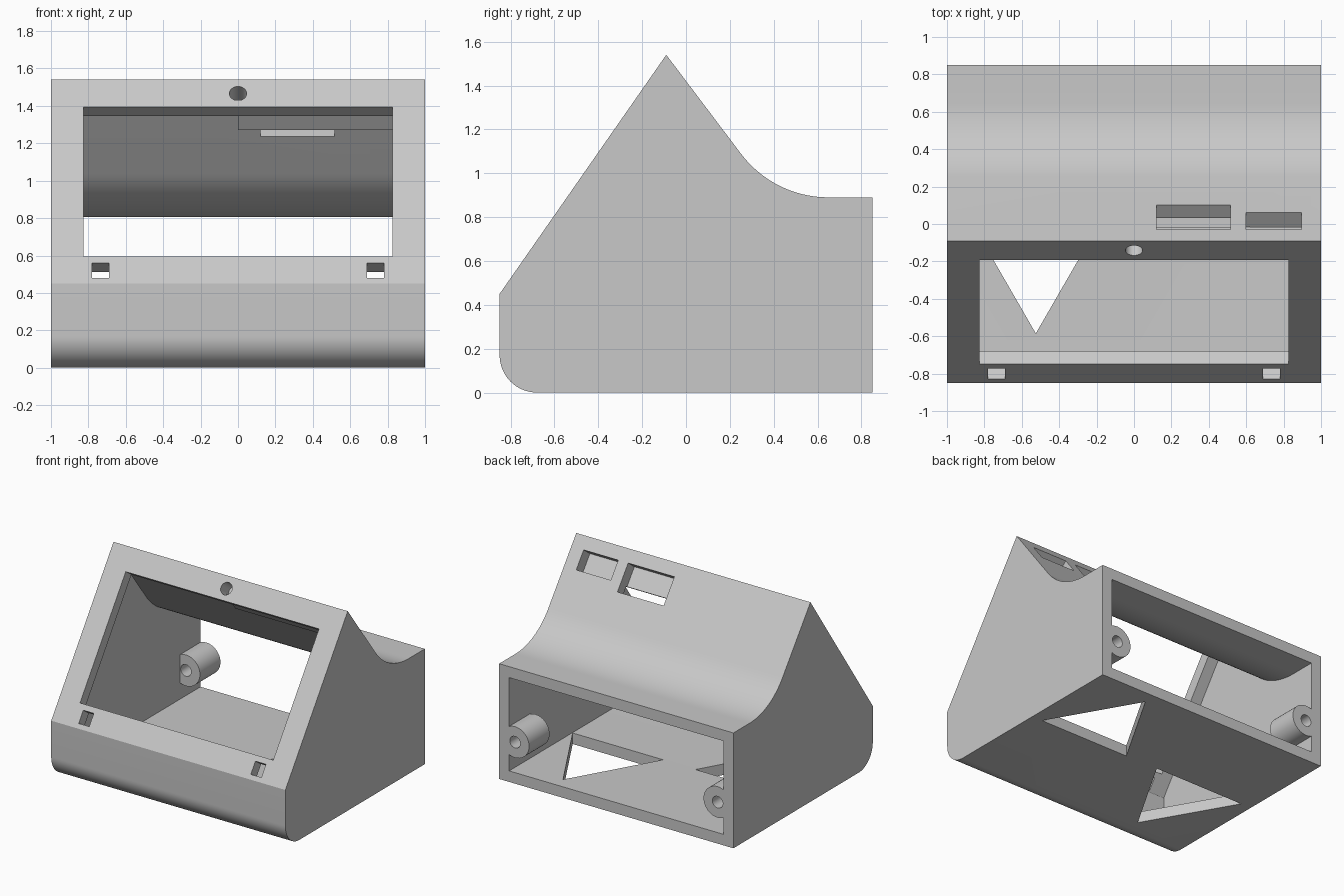
import bpy, bmesh, math
from mathutils import Matrix, Vector

cube = bpy.data.objects.get("Cube")
if cube:
    bpy.data.objects.remove(cube, do_unlink=True)

grey = bpy.data.materials.new("light grey plastic")
grey.use_nodes = True
COLOUR = (0.58, 0.58, 0.58, 1)
grey.diffuse_color = COLOUR
grey.node_tree.nodes["Principled BSDF"].inputs["Base Color"].default_value = COLOUR

WALL = 0.085
APEX = Vector((-0.09, 1.54))
# Each sloped panel has a direction down the slope and one into the wall (y, z)
FRONT = (Vector((-0.572, -0.82)), Vector((0.82, -0.572)))
BACK = (Vector((0.6, -0.8)), Vector((-0.8, -0.6)))


def finish(name, bm):
    bmesh.ops.recalc_face_normals(bm, faces=bm.faces)
    mesh = bpy.data.meshes.new(name)
    bm.to_mesh(mesh)
    bm.free()
    mesh.materials.append(grey)
    ob = bpy.data.objects.new(name, mesh)
    bpy.context.collection.objects.link(ob)
    return ob


def prism(name, profile, x0, x1):
    """Extrude a (y, z) profile along x."""
    bm = bmesh.new()
    face = bm.faces.new([bm.verts.new((x0, y, z)) for y, z in profile])
    out = bmesh.ops.extrude_face_region(bm, geom=[face])
    verts = [v for v in out["geom"] if isinstance(v, bmesh.types.BMVert)]
    bmesh.ops.translate(bm, verts=verts, vec=(x1 - x0, 0, 0))
    return finish(name, bm)


def panel_block(name, panel, s0, s1, d0, d1, x0, x1):
    """Block aligned with a sloped panel: s down the slope, d into the wall."""
    down, inward = panel
    corners = [(s0, d0), (s1, d0), (s1, d1), (s0, d1)]
    return prism(name, [APEX + down * s + inward * d for s, d in corners], x0, x1)


def rod(name, centre, axis, radius, length, sides=40, turn=0):
    bm = bmesh.new()
    rot = Vector(axis).to_track_quat("Z", "Y").to_matrix().to_4x4()
    matrix = Matrix.Translation(centre) @ rot @ Matrix.Rotation(turn, 4, "Z")
    bmesh.ops.create_cone(bm, cap_ends=True, segments=sides, radius1=radius,
                          radius2=radius, depth=length, matrix=matrix)
    return finish(name, bm)


def arc(cy, cz, r, a0, a1, n):
    angles = [a0 + (a1 - a0) * i / n for i in range(n + 1)]
    return [(cy + r * math.cos(a), cz + r * math.sin(a)) for a in angles]


def combine(target, tool, operation):
    mod = target.modifiers.new(tool.name, "BOOLEAN")
    mod.operation = operation
    mod.solver = "EXACT"
    mod.object = tool
    tool.hide_render = True
    bpy.context.view_layer.objects.active = target
    bpy.ops.object.modifier_apply(modifier=mod.name)
    bpy.data.objects.remove(tool, do_unlink=True)


def scoop(extra):
    start = math.pi + math.atan2(0.6, 0.8)
    return arc(0.65, 1.39, 0.5 + extra, start, 1.5 * math.pi, 18)


def toe(radius):
    return arc(-0.68, 0.17, radius, 1.5 * math.pi, math.pi, 16)


# Outer shell and the hollow inside, open at the back
case = prism("sloped_case", [(-0.85, 0.45), APEX] + scoop(0)
             + [(0.85, 0.89), (0.85, 0)] + toe(0.17), -1, 1)
hollow = prism("hollow", [(-0.765, 0.424), (-0.0875, 1.395)] + scoop(WALL)
               + [(0.95, 0.805), (0.95, WALL)] + toe(WALL), WALL - 1, 1 - WALL)
combine(case, hollow, "DIFFERENCE")

# Thickened pad behind the ports, and screw posts at the back
combine(case, panel_block("port_pad", BACK, 0.12, 0.25, 0.06, 0.115, 0, 0.95), "UNION")
for side in (-1, 1):
    post = rod("screw_post", (side * 0.865, 0.725, 0.32), (0, 1, 0), 0.12, 0.25)
    combine(case, post, "UNION")
    hole = rod("screw_hole", (side * 0.865, 0.725, 0.32), (0, 1, 0), 0.045, 0.5, 24)
    combine(case, hole, "DIFFERENCE")

# Screen window, clip slots and round hole in the front slope
cutters = [panel_block("window", FRONT, 0.177, 1.152, -0.1, 0.1, -0.825, 0.825)]
for x in (-0.78, 0.69):
    cutters.append(panel_block("clip_slot", FRONT, 1.195, 1.293, -0.1, 0.15, x, x + 0.09))
spot = APEX + FRONT[0] * 0.09 + FRONT[1] * 0.02
cutters.append(rod("round_hole", (0, spot.x, spot.y), (0, *FRONT[1]), 0.046, 0.2))

# Two port slots in the back slope
cutters.append(panel_block("long_port", BACK, 0.1, 0.317, -0.1, 0.095, 0.12, 0.515))
cutters.append(panel_block("short_port", BACK, 0.1, 0.25, -0.1, 0.095, 0.6, 0.895))

# Triangular vents in the floor, pointing opposite ways
cutters.append(rod("vent", (0.525, 0.304, 0.04), (0, 0, 1), 0.446, 0.3, 3))
cutters.append(rod("vent", (-0.525, -0.139, 0.04), (0, 0, 1), 0.446, 0.3, 3, math.pi))
# Turn each vent so that one corner lies on its pointing direction
for vent, sign in zip(cutters[-2:], (1, -1)):
    centre = sum((v.co for v in vent.data.vertices), Vector()) / len(vent.data.vertices)
    corner = vent.data.vertices[0].co - centre
    turn = sign * math.pi / 2 - math.atan2(corner.y, corner.x)
    vent.data.transform(Matrix.Translation(centre) @ Matrix.Rotation(turn, 4, "Z")
                        @ Matrix.Translation(-centre))
for cutter in cutters:
    combine(case, cutter, "DIFFERENCE")

# Smooth the curves, keep the edges crisp
bpy.ops.object.select_all(action="DESELECT")
case.select_set(True)
bpy.context.view_layer.objects.active = case
bpy.ops.object.shade_smooth_by_angle(angle=math.radians(25))
